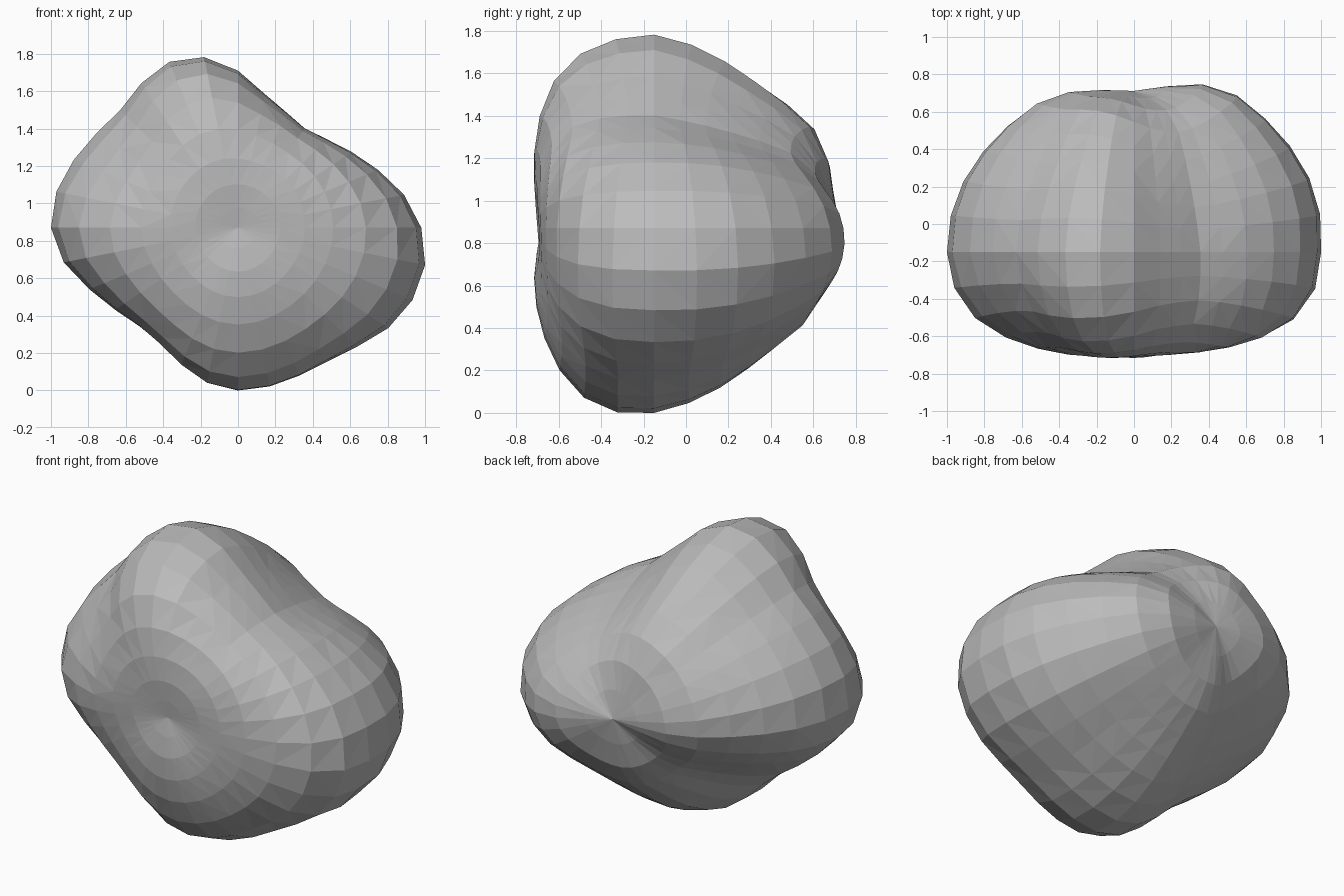
import bpy, bmesh, math
from mathutils import Vector

cube = bpy.data.objects.get("Cube")
if cube:
    bpy.data.objects.remove(cube)

SEGMENTS, RINGS = 32, 16
CORE = Vector((0, -.15, .87))

# Outline radius around the rock's waist, one value per segment from +x over the top
WAIST = [.98, .905, .81, .73, .67, .64, .67, .73, .84, .93, .96, .93, .89, .91, .95, .99,
         1.0, .95, .86, .79, .745, .745, .79, .845, .87, .865, .856, .86, .9, .966, 1.01, 1.02]


def bell(value, centre, width):
    return math.exp(-((value - centre) / width) ** 2)


def back_radius(angle, lat, base):
    """Wide at the sides, pinched above and below, with a shoulder round the pole."""
    swell = math.sin(2 * lat)
    side = math.cos(angle)
    turn = math.degrees(angle) % 360
    r = base + swell * (.06 * math.cos(2 * angle) + .015 * side - .015)
    shoulder = bell(math.degrees(lat), 62, 15)
    r += shoulder * (.042 + .012 * math.cos(angle + math.radians(25)))
    # Fuller below the peak, hollow at the lower right and upper left
    r += .05 * bell(math.degrees(lat), 55, 18) * bell(turn, 122, 35)
    r -= .08 * swell * bell(turn, 217, 30)
    return r - .045 * swell * bell(turn, 42, 25)


def front_radius(angle, lat, base):
    """Flattened by a plane that leans forward at the top, with a shallow dish."""
    up, side = math.sin(angle), math.cos(angle)
    lean = math.cos(lat) * (.1 * up - .02 * side)
    plane = .585 / max(math.sin(lat) - lean, .01)
    r = (base ** -4 + plane ** -4) ** -.25
    r += math.sin(2 * lat) * up * up * (.03 - .03 * up)
    degrees = math.degrees(lat)
    r -= .025 * bell(degrees, 90, 18)
    # Hollow between the two upper lobes, near the rim
    return r - .08 * bell(degrees, 28, 18) * bell(math.degrees(angle) % 360, 152, 28)


def radius(angle, lat):
    """Distance from the core; lat runs from the front pole (negative) to the back pole."""
    waist = WAIST[round(angle / math.tau * SEGMENTS) % SEGMENTS]
    t = abs(lat) / (math.pi / 2)
    t = t * t * (3 - 2 * t)
    base = waist + (.86 - waist) * t
    if lat >= 0:
        return back_radius(angle, lat, base)
    return front_radius(angle, -lat, base)


# Rock: a sphere with its poles front and back, pushed in and out
bm = bmesh.new()
bmesh.ops.create_uvsphere(bm, u_segments=SEGMENTS, v_segments=RINGS, radius=1)
for v in bm.verts:
    x, y, z = v.co.x, v.co.z, -v.co.y
    lat = math.asin(max(-1, min(1, y)))
    if abs(lat) < .01:
        lat = 0
    v.co = CORE + Vector((x, y, z)) * radius(math.atan2(z, x), lat)
bmesh.ops.triangulate(bm, faces=bm.faces[:])
bmesh.ops.recalc_face_normals(bm, faces=bm.faces[:])

mesh = bpy.data.meshes.new("rock")
bm.to_mesh(mesh)
bm.free()
rock = bpy.data.objects.new("rock", mesh)
bpy.context.collection.objects.link(rock)

# Stone colour
grey = bpy.data.materials.new("stone grey")
grey.use_nodes = True
colour = (.5, .5, .5, 1)
grey.diffuse_color = colour
grey.node_tree.nodes["Principled BSDF"].inputs["Base Color"].default_value = colour
mesh.materials.append(grey)
